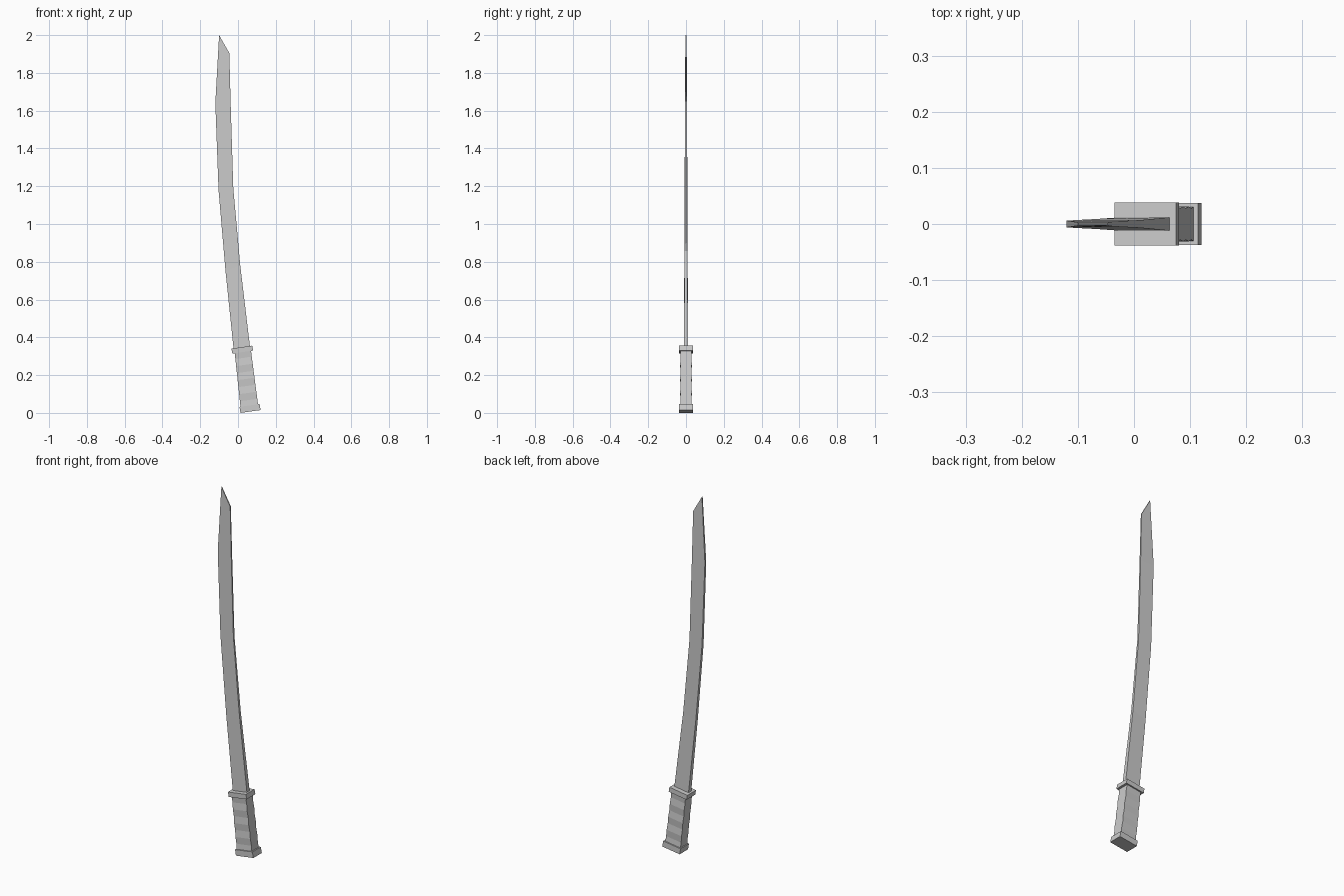
import bpy, bmesh

if "Cube" in bpy.data.objects:
    bpy.data.objects.remove(bpy.data.objects["Cube"])


def loft(name, rings):
    """Skin four-sided rings: (left x, left z, right x, right z, left half depth, right half depth)."""
    bm = bmesh.new()
    loops = []
    for xl, zl, xr, zr, yl, yr in rings:
        loops.append([bm.verts.new(p) for p in
                      ((xl, -yl, zl), (xr, -yr, zr), (xr, yr, zr), (xl, yl, zl))])
    for a, b in zip(loops, loops[1:]):
        for i in range(4):
            j = (i + 1) % 4
            bm.faces.new((a[i], a[j], b[j], b[i]))
    bm.faces.new(loops[0][::-1])
    bm.faces.new(loops[-1])
    bmesh.ops.recalc_face_normals(bm, faces=bm.faces)
    mesh = bpy.data.meshes.new(name)
    bm.to_mesh(mesh)
    bm.free()
    obj = bpy.data.objects.new(name, mesh)
    bpy.context.collection.objects.link(obj)
    return obj


# Curved, tapering blade with a slanted tip
loft("blade", [
    (-0.023, 0.335, 0.064, 0.345, 0.012, 0.012),
    (-0.066, 0.750, 0.012, 0.780, 0.009, 0.007),
    (-0.103, 1.180, -0.025, 1.190, 0.007, 0.005),
    (-0.120, 1.640, -0.039, 1.640, 0.006, 0.004),
    (-0.100, 2.000, -0.046, 1.905, 0.003, 0.003),
])

# Guard plate
loft("guard", [
    (-0.030, 0.314, 0.080, 0.330, 0.038, 0.038),
    (-0.035, 0.340, 0.075, 0.356, 0.038, 0.038),
])

# Grip with shallow wrapped ridges
bottom, top = (0.014, 0.025, 0.107, 0.037), (-0.018, 0.322, 0.068, 0.335)
steps = 8
grip = []
for k in range(steps + 1):
    t = k / steps
    depth = 0.031 if k % 2 == 0 else 0.028
    grip.append(tuple(a + (b - a) * t for a, b in zip(bottom, top)) + (depth, depth))
loft("grip", grip)

# Pommel cap
loft("pommel", [
    (0.013, 0.000, 0.120, 0.015, 0.037, 0.037),
    (0.008, 0.032, 0.114, 0.047, 0.037, 0.037),
])
